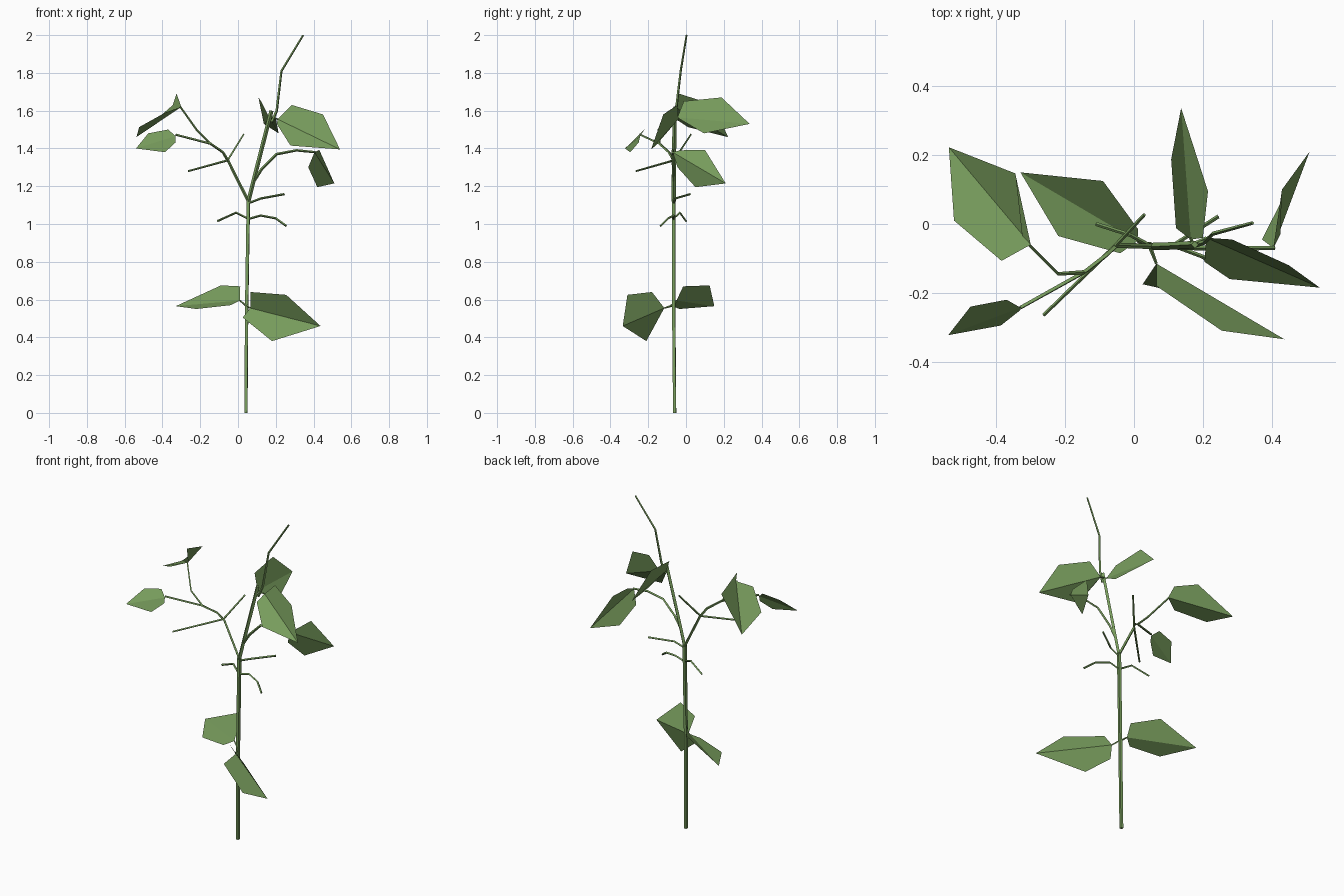
import bpy

green = bpy.data.materials.new("leaf_green")
green.diffuse_color = (0.19, 0.34, 0.11, 1)


def branch(name, points, r0, r1):
    """Tapered four-sided stem along a polyline."""
    cu = bpy.data.curves.new(name, 'CURVE')
    cu.dimensions = '3D'
    cu.bevel_depth = 1.0
    cu.bevel_resolution = 0
    cu.use_fill_caps = True
    sp = cu.splines.new('POLY')
    sp.points.add(len(points) - 1)
    for i, (pt, co) in enumerate(zip(sp.points, points)):
        pt.co = (*co, 1)
        pt.radius = r0 + (r1 - r0) * i / (len(points) - 1)
    cu.materials.append(green)
    ob = bpy.data.objects.new(name, cu)
    bpy.context.collection.objects.link(ob)
    bpy.ops.object.select_all(action='DESELECT')
    ob.select_set(True)
    bpy.context.view_layer.objects.active = ob
    bpy.ops.object.convert(target='MESH')
    for p in bpy.context.object.data.polygons:
        p.use_smooth = False


def leaf(name, base, tip, side_a, side_b):
    """Leaf folded on its midrib; each side has a near and a far corner."""
    me = bpy.data.meshes.new(name)
    me.from_pydata([base, tip, *side_a, *side_b], [], [(0, 2, 3, 1), (0, 1, 5, 4)])
    me.materials.append(green)
    ob = bpy.data.objects.new(name, me)
    bpy.context.collection.objects.link(ob)


# Main stem and the leader
branch("main_stem", [(.042, -.06, 0), (.046, -.065, .56), (.055, -.065, 1.13)], .011, .012)
branch("upper_stem", [(.055, -.065, 1.12), (.08, -.065, 1.22), (.177, -.06, 1.6)], .011, .011)
branch("leader", [(.18, -.06, 1.54), (.205, -.053, 1.6), (.23, -.028, 1.81), (.345, .003, 2.0)], .008, .005)

# Right and left boughs
branch("right_bough", [(.055, -.065, 1.13), (.08, -.065, 1.22), (.125, -.067, 1.29),
                       (.205, -.07, 1.37), (.31, -.07, 1.39), (.41, -.07, 1.38)], .009, .006)
branch("left_bough", [(.055, -.065, 1.12), (-.05, -.062, 1.33), (-.08, -.09, 1.38),
                      (-.145, -.14, 1.425), (-.33, -.243, 1.473)], .008, .006)
branch("left_fork", [(-.145, -.14, 1.425), (-.22, -.145, 1.5), (-.305, -.06, 1.62)], .006, .005)

# Bare twigs
branch("cross_twig_front", [(-.055, -.064, 1.337), (-.263, -.265, 1.28)], .006, .005)
branch("cross_twig_back", [(-.055, -.064, 1.337), (.03, .027, 1.475)], .006, .005)
branch("left_twig", [(.05, -.065, 1.03), (-.01, -.032, 1.06), (-.11, 0, 1.015)], .006, .006)
branch("right_twig", [(.05, -.065, 1.025), (.12, -.065, 1.045), (.2, -.095, 1.03), (.255, -.135, .99)], .006, .006)
branch("upper_twig", [(.055, -.065, 1.11), (.12, -.058, 1.135), (.245, .022, 1.158)], .006, .006)

# Short leaf stalks
branch("low_left_stalk", [(.046, -.065, .565), (.01, -.05, .595)], .006, .004)
branch("low_right_stalk", [(.046, -.065, .57), (.065, -.115, .555)], .006, .004)
branch("top_right_stalk", [(.17, -.06, 1.57), (.21, -.04, 1.555)], .006, .004)
branch("top_back_stalk", [(.17, -.06, 1.56), (.165, -.04, 1.565)], .006, .004)

# Leaves
leaf("low_left_leaf", (.01, -.05, .595), (-.33, .15, .565),
     [(.012, -.015, .67), (-.09, .125, .675)], [(-.04, -.085, .57), (-.22, -.035, .55)])
leaf("low_right_leaf", (.065, -.115, .555), (.437, -.335, .46),
     [(.065, -.18, .64), (.255, -.31, .625)], [(.025, -.175, .505), (.18, -.21, .38)])
leaf("top_right_leaf", (.21, -.04, 1.555), (.54, -.185, 1.395),
     [(.285, -.045, 1.63), (.45, -.12, 1.58)], [(.205, -.11, 1.53), (.278, -.16, 1.415)])
leaf("top_back_leaf", (.165, -.045, 1.565), (.137, .337, 1.53),
     [(.122, -.012, 1.65), (.108, .188, 1.67)], [(.2, -.04, 1.56), (.215, .095, 1.48)])
leaf("top_left_leaf", (-.3, -.06, 1.62), (-.538, .223, 1.46),
     [(-.385, -.107, 1.59), (-.523, .01, 1.513)], [(-.325, -.035, 1.69), (-.345, .147, 1.63)])
leaf("mid_left_leaf", (-.33, -.243, 1.465), (-.54, -.323, 1.4),
     [(-.37, -.22, 1.5), (-.475, -.24, 1.48)], [(-.33, -.25, 1.432), (-.387, -.295, 1.38)])
leaf("mid_right_leaf", (.405, -.07, 1.38), (.51, .21, 1.215),
     [(.425, -.03, 1.39), (.43, .1, 1.393)], [(.372, -.045, 1.3), (.42, .05, 1.195)])
